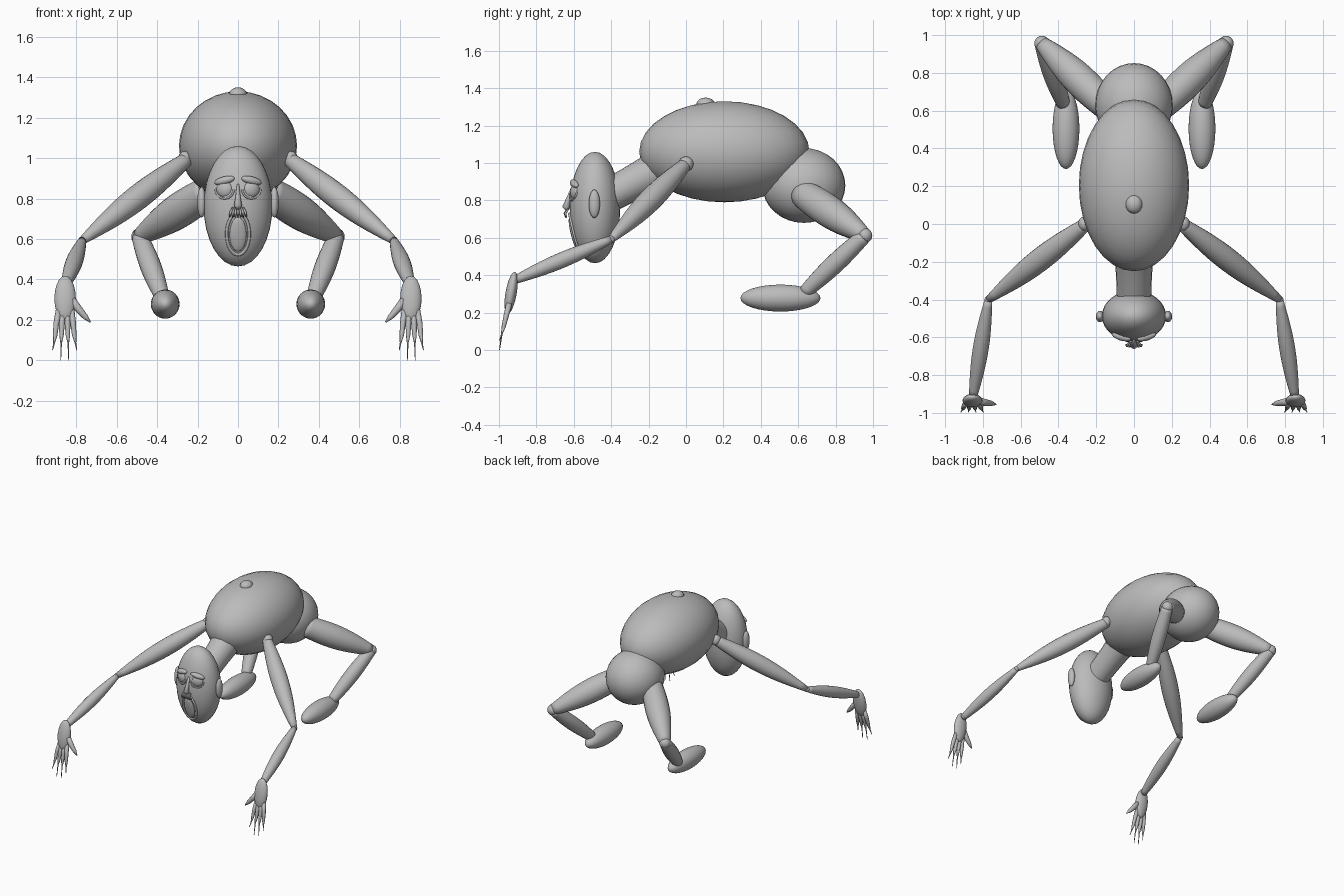
import bpy, bmesh, math
from mathutils import Vector, Matrix

if "Cube" in bpy.data.objects:
    bpy.data.objects.remove(bpy.data.objects["Cube"])

grey = bpy.data.materials.new("plain grey")
grey.diffuse_color = (0.5, 0.5, 0.5, 1)
grey.use_nodes = True
grey.node_tree.nodes["Principled BSDF"].inputs["Base Color"].default_value = grey.diffuse_color


def finish(name, bm):
    bmesh.ops.recalc_face_normals(bm, faces=bm.faces)
    mesh = bpy.data.meshes.new(name)
    bm.to_mesh(mesh)
    bm.free()
    mesh.materials.append(grey)
    for p in mesh.polygons:
        p.use_smooth = True
    ob = bpy.data.objects.new(name, mesh)
    bpy.context.collection.objects.link(ob)
    return ob


def ellipsoid(name, centre, radii, rot=(0, 0, 0), seg=32):
    bm = bmesh.new()
    bmesh.ops.create_uvsphere(bm, u_segments=seg, v_segments=seg // 2, radius=1)
    m = Matrix.Translation(centre)
    for axis, a in zip("XYZ", rot):
        m = m @ Matrix.Rotation(math.radians(a), 4, axis)
    bm.transform(m @ Matrix.Diagonal((*radii, 1)))
    return finish(name, bm)


def tube(name, points, radii, seg=16, closed=False):
    """Round tube through the points, with one radius for each point."""
    pts = [Vector(p) for p in points]
    n = len(pts)
    bm = bmesh.new()
    rings = []
    for i, p in enumerate(pts):
        a = pts[(i - 1) % n] if closed else pts[max(i - 1, 0)]
        b = pts[(i + 1) % n] if closed else pts[min(i + 1, n - 1)]
        d = (b - a).normalized()
        ref = Vector((0, 1, 0)) if abs(d.y) < 0.9 else Vector((1, 0, 0))
        u = d.cross(ref).normalized()
        v = d.cross(u)
        rings.append([bm.verts.new(p + radii[i] * (u * math.cos(t) + v * math.sin(t)))
                      for t in (math.tau * k / seg for k in range(seg))])
    for i in range(n if closed else n - 1):
        r, q = rings[i], rings[(i + 1) % n]
        for k in range(seg):
            bm.faces.new((r[k], r[(k + 1) % seg], q[(k + 1) % seg], q[k]))
    if not closed:
        bm.faces.new(rings[0])
        bm.faces.new(rings[-1])
    return finish(name, bm)


def limb(name, a, b, r0, rmid, r1, steps=14):
    """Straight spindle that swells in the middle."""
    a, b = Vector(a), Vector(b)
    ts = [i / steps for i in range(steps + 1)]
    radii = [r0 + (r1 - r0) * t + (rmid - (r0 + r1) / 2) * math.sin(math.pi * t) for t in ts]
    return tube(name, [a.lerp(b, t) for t in ts], radii, 20)


HEAD, HEAD_R = (0, -0.487, 0.762), (0.17, 0.135, 0.298)


def face(x, z, out=0.0):
    """Point on the front of the head."""
    k = 1 - (x / HEAD_R[0]) ** 2 - ((z - HEAD[2]) / HEAD_R[2]) ** 2
    return (x, HEAD[1] - HEAD_R[1] * math.sqrt(max(k, 0)) - out, z)


# Trunk, neck and head
ellipsoid("torso", (0, 0.205, 1.06), (0.292, 0.455, 0.27))
ellipsoid("back_bump", (0, 0.105, 1.315), (0.045, 0.05, 0.035), seg=16)
ellipsoid("pelvis", (0, 0.63, 0.88), (0.205, 0.222, 0.2))
limb("neck", (0, -0.1, 0.99), (0, -0.46, 0.80), 0.11, 0.095, 0.09)
ellipsoid("head", HEAD, HEAD_R)

# Nose, moustache strands and mouth
tube("nose", [face(0, 0.87, -0.005), face(0, 0.81, 0.008), face(0, 0.765, 0.02), face(0, 0.745, 0.012)],
     [0.006, 0.012, 0.02, 0.008], 12)
for i in range(7):
    x = (i - 3) * 0.0125
    tube("moustache_strand", [face(x * 0.7, 0.755, 0.008), face(x, 0.73, 0.028), face(x * 1.1, 0.708, 0.022)],
         [0.004, 0.0065, 0.003], 8)
ring = [math.tau * k / 32 for k in range(32)]
tube("lips", [face(0.056 * math.cos(t), 0.625 + 0.103 * math.sin(t), 0.001) for t in ring],
     [0.008] * 32, 8, True)
ellipsoid("tongue", face(0, 0.622, -0.004), (0.042, 0.014, 0.088), (14, 0, 0), 20)

for s, side in ((-1, "left"), (1, "right")):
    def P(x, y, z):
        return (s * x, y, z)

    # Ear, eye, lid and brow
    ellipsoid(side + "_ear", P(0.18, -0.49, 0.782), (0.022, 0.03, 0.076), seg=20)
    ellipsoid(side + "_eye", face(s * 0.066, 0.845, -0.012), (0.042, 0.024, 0.042), (0, 0, s * 16), 20)
    bag = [math.pi * (1 + k / 10) for k in range(11)]
    tube(side + "_eye_bag", [face(s * 0.066 + 0.045 * math.cos(t), 0.845 + 0.045 * math.sin(t)) for t in bag],
         [0.005] * 11, 8)
    ellipsoid(side + "_brow", face(s * 0.067, 0.889, 0.0), (0.054, 0.02, 0.02), (0, s * 14, s * 16), 20)

    # Arm
    elbow, wrist = P(0.77, -0.40, 0.592), P(0.852, -0.915, 0.375)
    ellipsoid(side + "_shoulder", P(0.262, 0.0, 0.995), (0.035, 0.04, 0.04), seg=16)
    limb(side + "_upper_arm", P(0.24, 0.01, 1.005), elbow, 0.032, 0.062, 0.02)
    ellipsoid(side + "_elbow", elbow, (0.021, 0.021, 0.021), seg=16)
    limb(side + "_forearm", elbow, wrist, 0.02, 0.042, 0.022)

    # Hand with thumb and four tapering fingers
    ellipsoid(side + "_palm", P(0.855, -0.935, 0.305), (0.053, 0.03, 0.115), (-10, 0, 0), 20)
    tube(side + "_thumb", [P(0.83, -0.935, 0.31), P(0.79, -0.945, 0.255), P(0.755, -0.95, 0.215), P(0.73, -0.955, 0.188)],
         [0.02, 0.019, 0.014, 0.003], 10)
    for i in range(4):
        d = (i - 1.5) / 1.5
        end = 0.05 if abs(d) > 0.9 else 0.0
        tube(side + "_finger", [P(0.855 + 0.03 * d, -0.945, 0.25), P(0.857 + 0.042 * d, -0.962, 0.18),
                                P(0.857 + 0.047 * d, -0.975, 0.125), P(0.857 + 0.053 * d, -0.985, 0.085),
                                P(0.857 + 0.06 * d, -0.997, end)],
             [0.016, 0.014, 0.011, 0.004, 0.002], 8)

    # Leg
    knee, ankle = P(0.487, 0.955, 0.612), P(0.372, 0.63, 0.305)
    limb(side + "_thigh", P(0.14, 0.62, 0.84), knee, 0.075, 0.085, 0.04)
    ellipsoid(side + "_knee", knee, (0.041, 0.041, 0.041), seg=20)
    limb(side + "_shin", knee, ankle, 0.04, 0.052, 0.035)
    ellipsoid(side + "_foot", P(0.36, 0.505, 0.278), (0.071, 0.214, 0.072))
